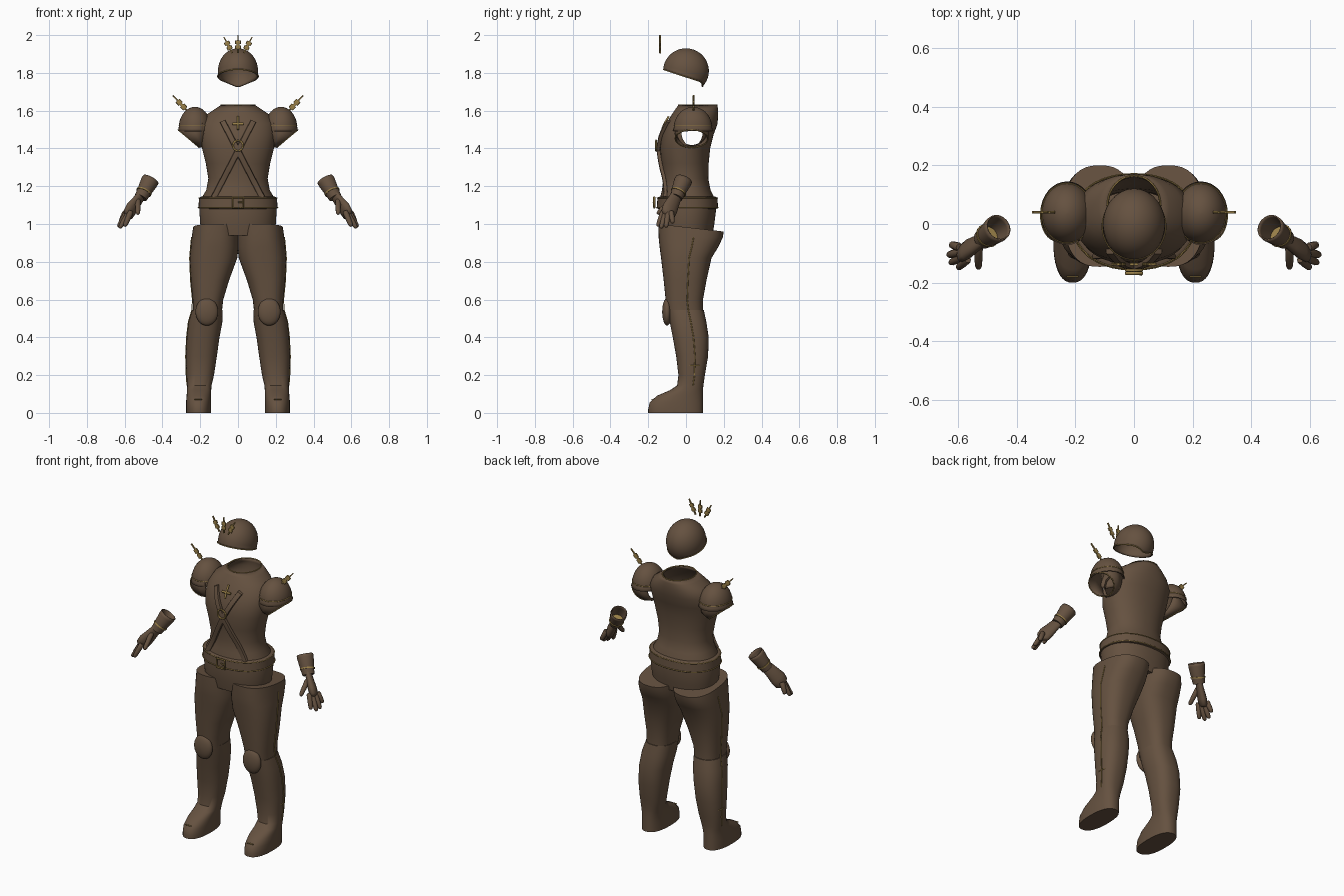
import bpy, bmesh
from math import sin, cos, pi, sqrt, copysign
from mathutils import Vector as V

if "Cube" in bpy.data.objects:
    bpy.data.objects.remove(bpy.data.objects["Cube"])


def material(name, rgb):
    m = bpy.data.materials.new(name)
    m.use_nodes = True
    m.diffuse_color = (*rgb, 1)
    m.node_tree.nodes["Principled BSDF"].inputs["Base Color"].default_value = (*rgb, 1)
    return m


LEATHER = material("brown leather", (0.13, 0.083, 0.051))
GOLD = material("dull gold", (0.32, 0.215, 0.065))


def link(name, data, mat, mirror=False):
    ob = bpy.data.objects.new(name, data)
    bpy.context.collection.objects.link(ob)
    data.materials.append(mat)
    if mirror:
        ob.modifiers.new("mirror", "MIRROR").use_mirror_merge = False
    return ob


def ring(c, u, v, n=32, p=2.0):
    """Superellipse loop of points round c with half axes u and v."""
    c, u, v = V(c), V(u), V(v)
    f = lambda t: copysign(abs(t) ** (2 / p), t)
    return [c + u * f(cos(2 * pi * i / n)) + v * f(sin(2 * pi * i / n)) for i in range(n)]


def loft(name, rings, mat=LEATHER, caps=(True, True), shell=0, mirror=False):
    bm = bmesh.new()
    rows = [[bm.verts.new(p) for p in r] for r in rings]
    n = len(rows[0])
    for a, b in zip(rows, rows[1:]):
        for i in range(n):
            j = (i + 1) % n
            bm.faces.new((a[i], a[j], b[j], b[i]))
    for cap, row in zip(caps, (rows[0], rows[-1])):
        if cap:
            bm.faces.new(row)
    bmesh.ops.recalc_face_normals(bm, faces=bm.faces[:])
    me = bpy.data.meshes.new(name)
    bm.to_mesh(me)
    bm.free()
    me.shade_smooth()
    me.set_sharp_from_angle(angle=0.8)
    ob = link(name, me, mat)
    if shell:
        s = ob.modifiers.new("shell", "SOLIDIFY")
        s.thickness, s.offset = shell, -1
    if mirror:
        ob.modifiers.new("mirror", "MIRROR").use_mirror_merge = False
    return ob


def tube(name, pts, r, mat=GOLD, closed=False, mirror=False):
    cu = bpy.data.curves.new(name, "CURVE")
    cu.dimensions = "3D"
    cu.bevel_depth, cu.bevel_resolution, cu.use_fill_caps = r, 1, True
    sp = cu.splines.new("POLY")
    sp.points.add(len(pts) - 1)
    for q, p in zip(sp.points, pts):
        q.co = (*p, 1)
    sp.use_cyclic_u = closed
    return link(name, cu, mat, mirror)


def limb(name, path, flat=1.0, mat=LEATHER, side=(0.6, -0.8, 0), n=14, **kw):
    """Round or flattened tube through (point, radius) pairs."""
    d = (V(path[-1][0]) - V(path[0][0])).normalized()
    u = (V(side) - d * V(side).dot(d)).normalized()
    v = d.cross(u)
    return loft(name, [ring(p, u * r, v * r * flat, n) for p, r in path], mat, **kw)


def box_ring(z, x0, x1, y0, y1, p=2.0, tilt=0.0, n=40):
    return ring(((x0 + x1) / 2, (y0 + y1) / 2, z), ((x1 - x0) / 2, 0, 0),
                (0, (y1 - y0) / 2, tilt), n, p)


# Torso: height, half width, front, back
TORSO = [(0.94, .19, -.13, .14), (1.0, .2, -.14, .15), (1.08, .205, -.145, .16),
         (1.13, .197, -.14, .155), (1.18, .168, -.127, .13), (1.24, .157, -.12, .118),
         (1.32, .17, -.128, .12), (1.4, .19, -.137, .128), (1.47, .2, -.128, .145),
         (1.53, .197, -.105, .167), (1.58, .165, -.075, .17), (1.61, .12, -.055, .17),
         (1.63, .09, -.04, .165)]


def front(x, z):
    """Point on the chest surface."""
    for a, b in zip(TORSO, TORSO[1:]):
        if a[0] <= z <= b[0]:
            t = (z - a[0]) / (b[0] - a[0])
            rx, f, k = [a[i] + (b[i] - a[i]) * t for i in (1, 2, 3)]
            return V((x, (f + k) / 2 - (k - f) / 2 * sqrt(max(0, 1 - (x / rx) ** 2)), z))


torso = loft("torso", [box_ring(z, -r, r, f, k, 2.2, n=64) for z, r, f, k in TORSO],
             caps=(True, False), shell=0.008)
cutter = loft("armhole_cutter", [ring((x, .032, 1.49), (0, .057, 0), (0, 0, .078)) for x in (-.4, .4)])
cutter.hide_render = True
cut = torso.modifiers.new("armholes", "BOOLEAN")
cut.operation, cut.object, cut.solver = "DIFFERENCE", cutter, "EXACT"
bpy.context.view_layer.objects.active = torso
for m in [m.name for m in torso.modifiers]:
    bpy.ops.object.modifier_apply(modifier=m)
bpy.data.objects.remove(cutter)
tube("collar_trim", box_ring(1.63, -.09, .09, -.04, .165), 0.003, closed=True)

# Belt with trim lines and buckle
loft("belt", [box_ring(z, -r, r, -r + .055, r - .04, 2.2) for z, r in
              ((1.08, .2), (1.083, .21), (1.14, .206), (1.145, .195))])
for z, r in ((1.088, .211), (1.138, .208)):
    tube("belt_trim", box_ring(z, -r, r, -r + .055, r - .04, 2.2), 0.0025, closed=True)
tube("buckle_frame", [(x, -.168, z) for x, z in ((-.027, 1.087), (.027, 1.087), (.027, 1.143), (-.027, 1.143))],
     0.006, closed=True)
tube("buckle_prong", [(0, -.165, 1.115), (.027, -.173, 1.115)], 0.004)

# Crossed chest straps, ring and brooch
for s in (1, -1):
    pts = [front(s * (-.082 + .21 * i / 14), 1.545 - .405 * i / 14) for i in range(15)]
    loft("chest_strap", [ring(p + V((0, -.01, 0)), (.014, 0, s * .007), (0, .01, 0), 8, 4) for p in pts])
tube("chest_ring", ring((0, -.158, 1.415), (.027, 0, 0), (0, 0, .027), 20), 0.005, closed=True)
tube("brooch_bar", [front(x, 1.53) + V((0, -.008, 0)) for x in (-.028, 0, .028)], 0.007)
tube("brooch_stem", [front(0, z) + V((0, -.01, 0)) for z in (1.5, 1.53, 1.57)], 0.006)

# Sleeves and domed shoulder pads
SLEEVE = [((.185, .03, 1.505), (.015, 0, .092), .088), ((.225, .03, 1.48), (.04, 0, .075), .09),
          ((.262, .03, 1.452), (.056, 0, .047), .088)]
loft("sleeve", [ring(c, (0, ry, 0), v) for c, v, ry in SLEEVE], caps=(False, False), shell=0.006, mirror=True)
c, v, ry = SLEEVE[-1]
tube("sleeve_trim", ring(c, (0, ry, 0), v), 0.0025, closed=True, mirror=True)


def dome(z, r):
    return ring((.228, .037, z), (.086 * r, 0, 0), (0, .102 * r, 0))


loft("shoulder_pad", [dome(1.493, 1.06)] + [dome(1.508 + .112 * sin(a), cos(a)) for a in
     [pi / 2 * i / 9 for i in range(9)]] + [dome(1.62, .02)], caps=(False, True), shell=0.006, mirror=True)
tube("shoulder_trim", dome(1.523, .995), 0.0025, closed=True, mirror=True)

# Flat gold spikes on the shoulders and above the brow
SPIKE = [(0, .004), (.22, .004), (.23, .015), (.42, .015), (.43, .008), (.5, .008), (.51, .015),
         (.7, .015), (.71, .004), (1, .003)]


def spike(name, a, b, mirror=False):
    a, b = V(a), V(b)
    u = (b - a).normalized().cross(V((0, 1, 0)))
    loft(name, [ring(a.lerp(b, t), u * r, (0, .005, 0), 8, 4) for t, r in SPIKE], GOLD, mirror=mirror)


spike("shoulder_spike", (.26, .04, 1.59), (.345, .04, 1.68), True)
spike("brow_spike_middle", (0, -.137, 1.905), (0, -.137, 2.0))
spike("brow_spike_side", (.03, -.137, 1.905), (.075, -.137, 1.99), True)


# Helmet with sloping rim and a nape point
def helmet_row(t, flare=1.0):
    row = []
    for i in range(48):
        a = 2 * pi * i / 48
        low = -.28 - .33 * sin(a) - .17 * max(0, sin(a)) ** 10
        lat = low + (pi / 2 - low) * t
        row.append(V((.106 * cos(a) * cos(lat) * flare, .121 * sin(a) * cos(lat), 1.81 + .12 * sin(lat))))
    return row


loft("helmet", [helmet_row(0, 1.06)] + [helmet_row(i / 14) for i in range(1, 14)] + [helmet_row(.99)],
     caps=(False, True), shell=0.006)
tube("helmet_trim", helmet_row(0.01, 1.05), 0.0028, closed=True)

# Trousers, one leg mirrored: height, inner, outer, front, back
THIGH = [(.93, -.005, .245, -.145, .195), (.88, -.004, .25, -.14, .172), (.82, .004, .255, -.132, .135),
         (.7, .048, .25, -.118, .108), (.6, .078, .24, -.108, .09), (.53, .086, .238, -.1, .09)]
loft("trouser_leg", [box_ring(.98, -.004, .238, -.146, .2, 2.5, -.02)] +
     [box_ring(*r, 2.5) for r in THIGH], mirror=True)

# Tall boots
BOOT = [(.545, .082, .243, -.1, .094), (.48, .083, .262, -.086, .108), (.4, .098, .271, -.07, .12),
        (.3, .112, .276, -.052, .117), (.2, .127, .273, -.04, .1), (.145, .14, .269, -.047, .092),
        (.12, .142, .27, -.085, .09), (.09, .143, .272, -.155, .09), (.055, .143, .275, -.192, .09),
        (.02, .143, .275, -.2, .09), (0, .143, .275, -.2, .09)]
loft("boot", [box_ring(*r, 2.4) for r in BOOT], mirror=True)
tube("toe_mark", [(.19, -.18, .072), (.23, -.18, .072)], 0.003, mirror=True)

# Gold seam down the outside of the legs, with a small clasp
seam = [(r[2] + .001, (r[3] + r[4]) / 2 + .015, r[0]) for r in THIGH[:-1] + BOOT[:6]]
tube("leg_seam", seam, 0.003, mirror=True)
tube("leg_clasp", [(.272, .02, .25), (.276, .045, .25), (.268, .07, .25)], 0.003, mirror=True)

# Knee pads
loft("knee_pad", [ring((.165, -.1 - .026 * sin(a), .535), (.06 * cos(a), 0, 0), (0, 0, .073 * cos(a)))
                  for a in [pi * (i / 12 - .49) for i in range(12)] + [pi * .49]], mirror=True)

# Gloves: open cuff, palm, fingers and thumb
limb("glove_cuff", [((.462, -.012, 1.235), .046), ((.47, -.018, 1.222), .047), ((.495, -.038, 1.175), .039),
                    ((.515, -.052, 1.14), .034)], caps=(False, True), shell=0.005, mirror=True, n=24)
limb("cuff_trim", [((.497, -.038, 1.172), .042), ((.5, -.041, 1.166), .042)], mat=GOLD, mirror=True, n=24)
limb("glove_palm", [((.505, -.045, 1.16), .032), ((.535, -.066, 1.12), .038), ((.565, -.085, 1.08), .046),
                    ((.582, -.096, 1.052), .042), ((.59, -.1, 1.042), .025)], flat=.55, mirror=True)
FINGERS = [((.57, -.123, 1.06), (.6, -.15, .987)), ((.58, -.109, 1.055), (.627, -.133, .978)),
           ((.592, -.095, 1.055), (.634, -.106, .983)), ((.598, -.078, 1.06), (.624, -.07, 1.004)),
           ((.53, -.085, 1.12), (.53, -.152, 1.052))]
for name, (a, b) in zip(("index", "middle", "ring", "little", "thumb"), FINGERS):
    limb(name + "_finger", [(V(a).lerp(V(b), t), r) for t, r in
                            ((-.1, .012), (0, .015), (.5, .014), (.85, .012), (.97, .008), (1, .003))],
         mirror=True, side=(1, 0, .3), n=10)
